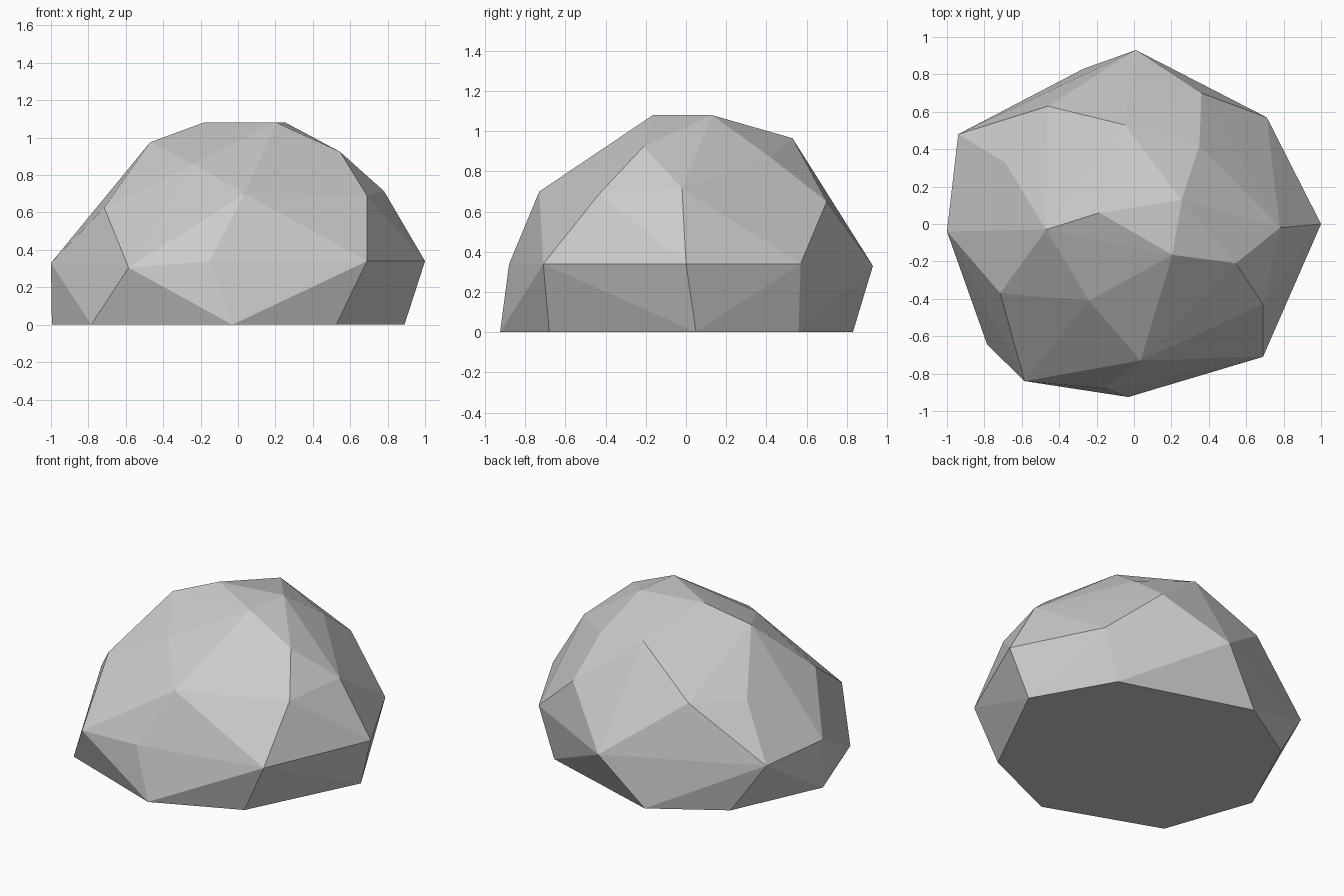
import bpy
import bmesh

if "Cube" in bpy.data.objects:
    bpy.data.objects.remove(bpy.data.objects["Cube"])

# Rough rings of corner points, from the ground up
base = [(.89, .05), (.60, .56), (-.27, .83), (-.72, .55),
        (-.995, -.05), (-.785, -.645), (-.03, -.925), (.525, -.68)]
waist = [(1, 0, .34), (.71, .57, .34), (.01, .93, .33), (-.94, .48, .335),
         (-1, -.04, .33), (-.585, -.84, .305), (-.15, -.88, .34), (.69, -.71, .34)]
shoulder = [(.78, -.02, .715), (.36, .70, .65), (-.46, .63, .69), (-.69, .33, .66),
            (-.715, -.37, .625), (.035, -.73, .70), (.69, -.43, .69)]
crown = [(.545, -.21, .925), (.35, .42, .87), (-.05, .53, .965),
         (-.47, -.03, .975), (-.24, -.41, .86)]
top = [(.205, -.165, 1.08), (.255, .13, 1.08), (-.185, .06, 1.08)]

# Boulder: faceted hull around the rings
bm = bmesh.new()
for p in [(x, y, 0) for x, y in base] + waist + shoulder + crown + top:
    bm.verts.new(p)
hull = bmesh.ops.convex_hull(bm, input=bm.verts[:])
loose = [v for v in bm.verts if not v.link_faces]
bmesh.ops.delete(bm, geom=loose, context='VERTS')

# Merge the underside into one flat face
under = [f for f in bm.faces if all(v.co.z < .001 for v in f.verts)]
bmesh.ops.dissolve_faces(bm, faces=under)
bmesh.ops.recalc_face_normals(bm, faces=bm.faces[:])

mesh = bpy.data.meshes.new("boulder")
bm.to_mesh(mesh)
bm.free()
boulder = bpy.data.objects.new("boulder", mesh)
bpy.context.collection.objects.link(boulder)

stone = bpy.data.materials.new("stone grey")
stone.diffuse_color = (.6, .6, .6, 1)
stone.use_nodes = True
stone.node_tree.nodes["Principled BSDF"].inputs["Base Color"].default_value = stone.diffuse_color
mesh.materials.append(stone)
